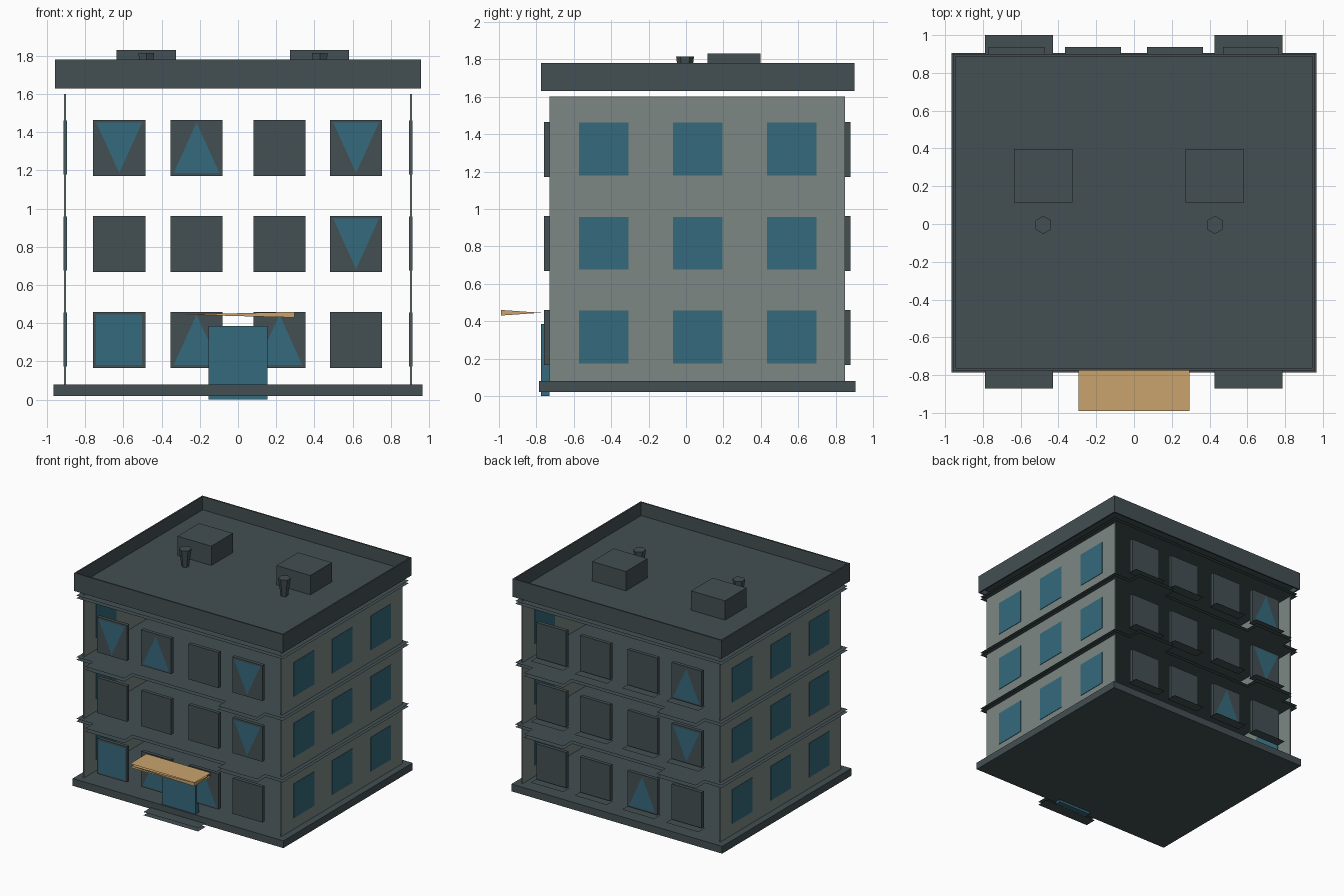
import bpy, bmesh, math

if "Cube" in bpy.data.objects:
    bpy.data.objects.remove(bpy.data.objects["Cube"])

def mat(name, rgb):
    m = bpy.data.materials.new(name)
    m.diffuse_color = (*rgb, 1)
    m.use_nodes = True
    m.node_tree.nodes["Principled BSDF"].inputs["Base Color"].default_value = m.diffuse_color
    return m

SLATE = mat("dark_slate", (0.056, 0.079, 0.087))
WALL = mat("grey_wall", (0.20, 0.243, 0.228))
GLASS = mat("teal_glass", (0.035, 0.142, 0.20))
TAN = mat("tan_canopy", (0.59, 0.37, 0.157))

def finish(name, bm, material):
    me = bpy.data.meshes.new(name)
    bm.to_mesh(me)
    bm.free()
    me.materials.append(material)
    ob = bpy.data.objects.new(name, me)
    bpy.context.collection.objects.link(ob)
    return ob

def box(name, x0, x1, y0, y1, z0, z1, material):
    bm = bmesh.new()
    bmesh.ops.create_cube(bm, size=1)
    for v in bm.verts:
        v.co = (x1 if v.co.x > 0 else x0, y1 if v.co.y > 0 else y0, z1 if v.co.z > 0 else z0)
    return finish(name, bm, material)

def poly(name, pts, material):
    bm = bmesh.new()
    bm.faces.new([bm.verts.new(p) for p in pts])
    return finish(name, bm, material)

def sheet(name, x0, x1, y0, y1, z, material):
    return poly(name, [(x0, y0, z), (x1, y0, z), (x1, y1, z), (x0, y1, z)], material)

# base slab and paired thin floor sheets (front and back are open between them)
box("base_slab", -0.965, 0.965, -0.785, 0.905, 0.02, 0.08, SLATE)
for z in (0.56, 1.07, 1.58):
    for dz in (-0.01, 0.012):
        sheet("floor_sheet", -0.945, 0.945, -0.765, 0.885, z + dz, SLATE)

# side walls with flush windows
ROWS = (0.17, 0.672, 1.175)
for s in (-1, 1):
    a, b = sorted((s * 0.90, s * 0.91))
    box("side_wall", a, b, -0.73, 0.85, 0.08, 1.6, WALL)
    a, b = sorted((s * 0.895, s * 0.914))
    for z in ROWS:
        for y in (-0.44, 0.063, 0.565):
            box("side_window", a, b, y - 0.132, y + 0.132, z + 0.004, z + 0.286, GLASS)

# front and back windows: R full pane, U upward triangle, D downward triangle
COLS = (-0.622, -0.217, 0.217, 0.618)
PANES = {-1: ("RUU.", "...D", "DU.D"), 1: (".U..", "D...", "U...")}
for s, wall_y in ((-1, -0.73), (1, 0.85)):
    for r, z in enumerate(ROWS):
        for c, x in enumerate(COLS):
            a, b = sorted((wall_y, wall_y + s * 0.03))
            box("window_frame", x - 0.137, x + 0.137, a, b, z - 0.004, z + 0.29, SLATE)
            kind = PANES[s][r][c]
            y, lo, hi, w = wall_y + s * 0.034, z + 0.011, z + 0.276, 0.12
            shape = {"R": [(-w, lo), (w, lo), (w, hi), (-w, hi)],
                     "U": [(-w, lo), (w, lo), (0, hi)],
                     "D": [(0, lo), (w, hi), (-w, hi)]}.get(kind)
            if shape:
                pts = [(x + px, y, pz) for px, pz in shape]
                poly("window_pane", pts if s < 0 else pts[::-1], GLASS)
            if s > 0:
                sheet("window_sill", x - 0.148, x + 0.148, 0.85, 0.937, z - 0.012, SLATE)

# balcony sheets
for x in (-0.61, 0.605):
    for z in (0.56, 1.07):
        for dz in (-0.012, 0.014):
            sheet("front_balcony", x - 0.18, x + 0.18, -0.87, -0.73, z + dz, SLATE)
            sheet("back_balcony", x - 0.18, x + 0.18, 0.85, 1.0, z + dz, SLATE)

# entrance door, steps and canopy
box("door", -0.155, 0.155, -0.775, -0.73, 0.0, 0.385, GLASS)
for z in (0.003, 0.03):
    sheet("entrance_step", -0.25, 0.25, -0.88, -0.78, z, SLATE)
for z in (0.43, 0.46):
    sheet("canopy_sheet", -0.295, 0.295, -0.99, -0.775, z, TAN)
poly("canopy_front", [(-0.295, -0.99, 0.445), (0.295, -0.99, 0.43), (0.295, -0.99, 0.46)], TAN)
poly("canopy_side", [(0.295, -0.99, 0.43), (0.295, -0.775, 0.445), (0.295, -0.99, 0.46)], TAN)

# roof deck and thin parapet
X, Y0, Y1, T = 0.957, -0.775, 0.9, 0.012
sheet("roof_deck", -X, X, Y0, Y1, 1.67, SLATE)
for s in (-1, 1):
    a, b = sorted((s * X, s * (X - T)))
    box("side_parapet", a, b, Y0, Y1, 1.63, 1.78, SLATE)
box("front_parapet", -X, X, Y0, Y0 + T, 1.63, 1.78, SLATE)
box("back_parapet", -X, X, Y1 - T, Y1, 1.63, 1.78, SLATE)

# rooftop units and flared vents
for ux, vx in ((-0.48, -0.48), (0.427, 0.428)):
    box("roof_unit", ux - 0.155, ux + 0.155, 0.115, 0.397, 1.67, 1.83, SLATE)
    bm = bmesh.new()
    bmesh.ops.create_cone(bm, cap_ends=True, segments=6, radius1=0.028, radius2=0.048, depth=0.145)
    bmesh.ops.translate(bm, vec=(vx, -0.005, 1.7425), verts=bm.verts)
    finish("roof_vent", bm, SLATE)
